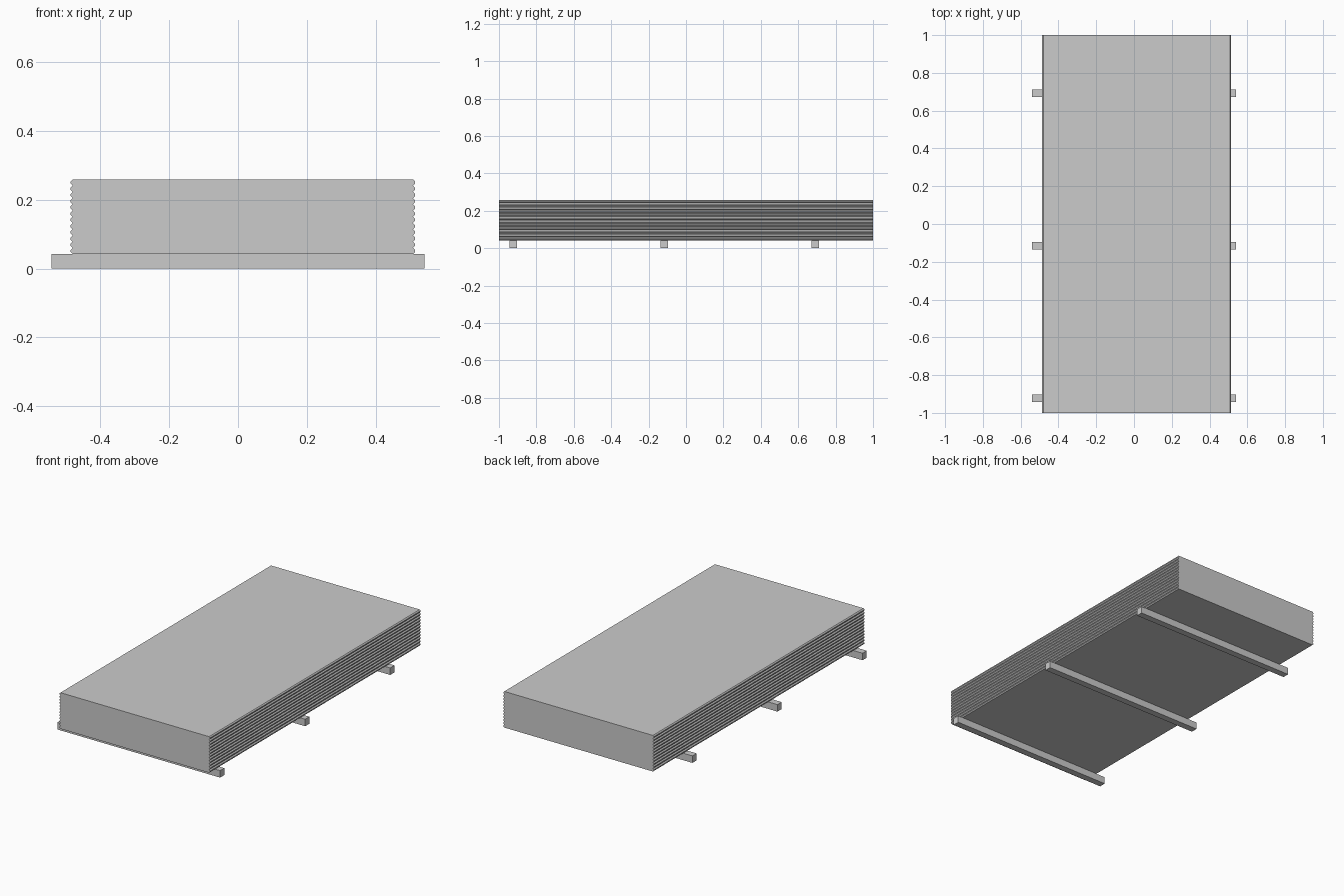
import bpy
import bmesh

cube = bpy.data.objects.get("Cube")
if cube:
    bpy.data.objects.remove(cube, do_unlink=True)

# One pale grey for the whole model
grey = bpy.data.materials.new("pale_grey")
grey.use_nodes = True
colour = (0.6, 0.6, 0.6, 1)
grey.diffuse_color = colour
grey.node_tree.nodes["Principled BSDF"].inputs["Base Color"].default_value = colour


def extrude_profile(name, profile, y_min, y_max):
    """Extrude an x-z outline along y."""
    bm = bmesh.new()
    face = bm.faces.new([bm.verts.new((x, y_min, z)) for x, z in profile])
    swept = bmesh.ops.extrude_face_region(bm, geom=[face], use_keep_orig=True)
    verts = [v for v in swept["geom"] if isinstance(v, bmesh.types.BMVert)]
    bmesh.ops.translate(bm, verts=verts, vec=(0, y_max - y_min, 0))
    bmesh.ops.recalc_face_normals(bm, faces=bm.faces)
    mesh = bpy.data.meshes.new(name)
    bm.to_mesh(mesh)
    bm.free()
    mesh.materials.append(grey)
    obj = bpy.data.objects.new(name, mesh)
    bpy.context.collection.objects.link(obj)
    return obj


BEARER_HEIGHT = 0.042
STACK_TOP = 0.259
SHEETS = 12
LEFT, RIGHT = 0.514, -0.486
CHAMFER = 0.006
thickness = (STACK_TOP - BEARER_HEIGHT) / SHEETS

# Stacked sheets with chamfered long edges
for i in range(SHEETS):
    z0 = BEARER_HEIGHT + i * thickness
    z1 = z0 + thickness
    outline = [
        (RIGHT + CHAMFER, z0), (LEFT - CHAMFER, z0),
        (LEFT, z0 + CHAMFER), (LEFT, z1 - CHAMFER),
        (LEFT - CHAMFER, z1), (RIGHT + CHAMFER, z1),
        (RIGHT, z1 - CHAMFER), (RIGHT, z0 + CHAMFER),
    ]
    extrude_profile(f"sheet_{i + 1}", outline, -1, 1)

# Timber bearers under the stack
bearer = [(-0.541, 0), (0.541, 0), (0.541, BEARER_HEIGHT), (-0.541, BEARER_HEIGHT)]
for name, y in (("front", -0.923), ("middle", -0.115), ("back", 0.692)):
    extrude_profile(f"{name}_bearer", bearer, y - 0.02, y + 0.02)
